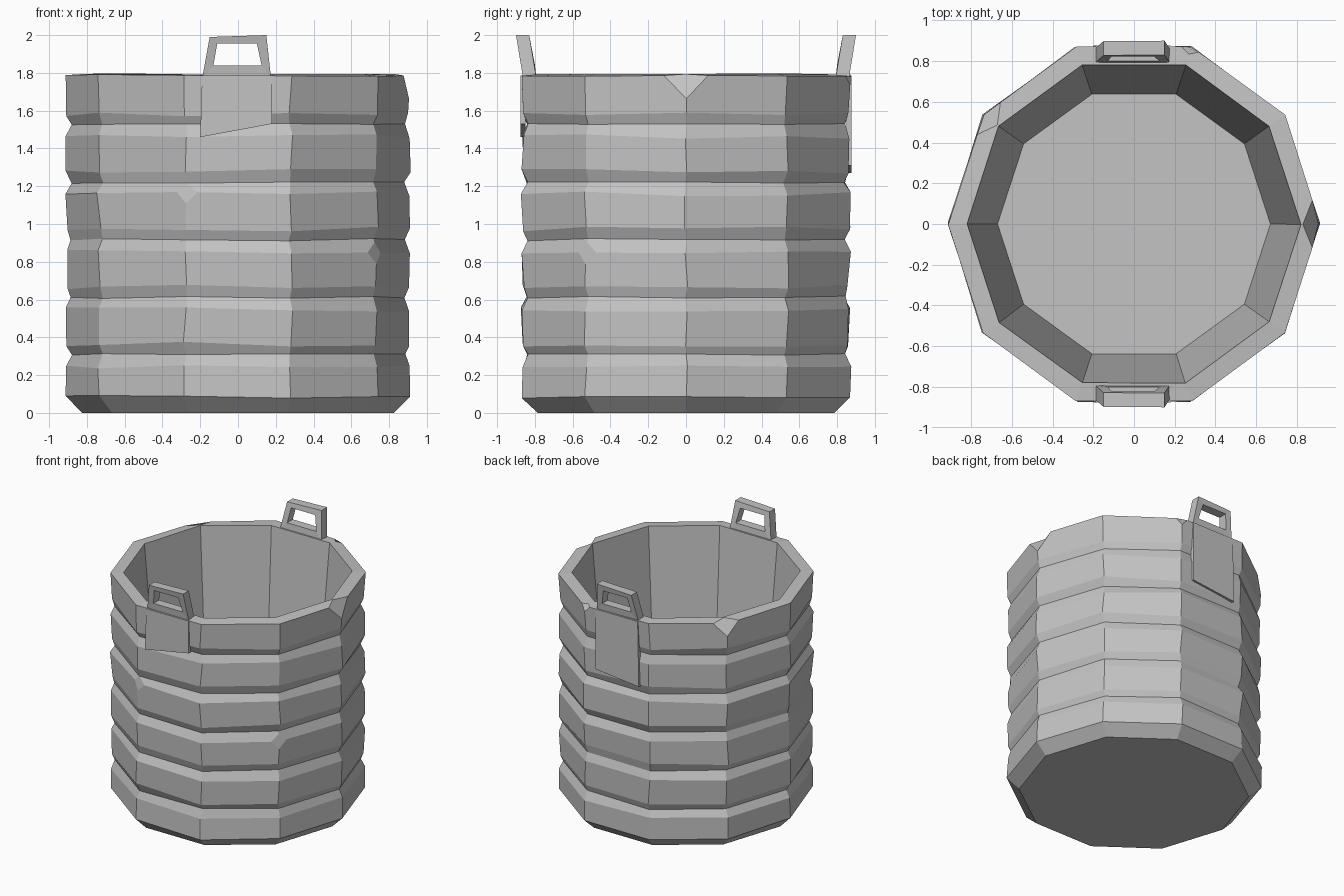
import bpy, bmesh, math, random
from mathutils import Vector

random.seed(7)
default = bpy.data.objects.get("Cube")
if default:
    bpy.data.objects.remove(default, do_unlink=True)

grey = bpy.data.materials.new("worn_grey")
grey.use_nodes = True
COLOUR = (0.55, 0.55, 0.55, 1)
grey.diffuse_color = COLOUR
grey.node_tree.nodes["Principled BSDF"].inputs["Base Color"].default_value = COLOUR

SIDES = 10
RIBS = 6
RIB_HEIGHT = 0.305


def finish(bm, name):
    bmesh.ops.recalc_face_normals(bm, faces=bm.faces)
    mesh = bpy.data.meshes.new(name)
    bm.to_mesh(mesh)
    bm.free()
    mesh.materials.append(grey)
    obj = bpy.data.objects.new(name, mesh)
    bpy.context.collection.objects.link(obj)
    return obj


def ring(bm, radius, z, wobble=0.0):
    verts = []
    for i in range(SIDES):
        a = math.tau * i / SIDES + random.uniform(-1, 1) * wobble
        r = radius + random.uniform(-1, 1) * wobble * 0.7
        dz = random.uniform(-1, 1) * wobble * 1.2
        verts.append(bm.verts.new((r * math.cos(a), r * math.sin(a), z + dz)))
    return verts


def chip(bm, vert, size, stretch):
    """Knock off one corner, leaving the cut longer around the outside."""
    corner = vert.co.copy()
    cut = bmesh.ops.bevel(bm, geom=[vert], offset=size, segments=1,
                          affect='VERTICES', clamp_overlap=True)["verts"]
    cut = [v for v in cut if v.is_valid]
    if cut:
        inner = min(cut, key=lambda v: v.co.xy.length)
        for v in cut:
            if v is not inner:
                v.co = corner + (v.co - corner) * stretch


# Ribbed body: outside from base to rim, then inside down to the floor
body = bmesh.new()
rings = [ring(body, 0.825, 0.0), ring(body, 0.913, 0.085, 0.006)]
for k in range(1, RIBS):
    groove = k * RIB_HEIGHT
    rings.append(ring(body, 0.911, groove - 0.06, 0.011))
    rings.append(ring(body, 0.883, groove + 0.002, 0.006))
    rings.append(ring(body, 0.907, groove + 0.058, 0.011))
rings.append(ring(body, 0.914, 1.787, 0.004))
rings.append(ring(body, 0.82, 1.795, 0.003))
rings.append(ring(body, 0.67, 0.1))
for low, high in zip(rings, rings[1:]):
    for i in range(SIDES):
        j = (i + 1) % SIDES
        body.faces.new((low[i], low[j], high[j], high[i]))
body.faces.new(rings[0][::-1])
body.faces.new(rings[-1])

# Chipped corners on the rim and the ribs
rim = rings[-3]
chips = [(rim[0], 0.085, 1.45), (rim[4], 0.085, 1.2), (rim[2], 0.04, 1.2),
         (rings[8][9], 0.055, 1.1), (rings[11][7], 0.05, 1.2)]
for vert, size, stretch in chips:
    chip(body, vert, size, stretch)
finish(body, "ribbed_basket_body")


def lean(z):
    """Outward distance of the handle's outer face at height z."""
    return 0.862 + max(0, z - 1.8) * 0.19


def handle(name, side):
    """Leaning trapezoid frame with an open grip."""
    outer = [(-0.19, 1.77), (0.175, 1.77), (0.15, 2.0), (-0.15, 1.99)]
    inner = [(-0.13, 1.84), (0.125, 1.84), (0.1, 1.955), (-0.11, 1.955)]
    bm = bmesh.new()
    loops = []
    for outline, depth in ((outer, 0), (inner, 0), (inner, 0.07), (outer, 0.07)):
        loops.append([bm.verts.new((x, side * (lean(z) - depth), z))
                      for x, z in outline])
    for a, b in zip(loops, loops[1:] + loops[:1]):
        for i in range(4):
            j = (i + 1) % 4
            bm.faces.new((a[i], a[j], b[j], b[i]))
    finish(bm, name)


def plate(name, side, left_z, right_z):
    """Mounting plate below a handle, with a slanted lower edge."""
    bm = bmesh.new()
    outline = [(-0.2, left_z), (0.18, right_z), (0.18, 1.785), (-0.19, 1.785)]
    faces = [[bm.verts.new((x, side * y, z)) for x, z in outline]
             for y in (0.85, 0.876)]
    for f in faces:
        bm.faces.new(f)
    for i in range(4):
        j = (i + 1) % 4
        bm.faces.new((faces[0][i], faces[0][j], faces[1][j], faces[1][i]))
    finish(bm, name)


handle("front_handle", -1)
handle("back_handle", 1)
plate("front_handle_plate", -1, 1.46, 1.53)
plate("back_handle_plate", 1, 1.27, 1.31)
